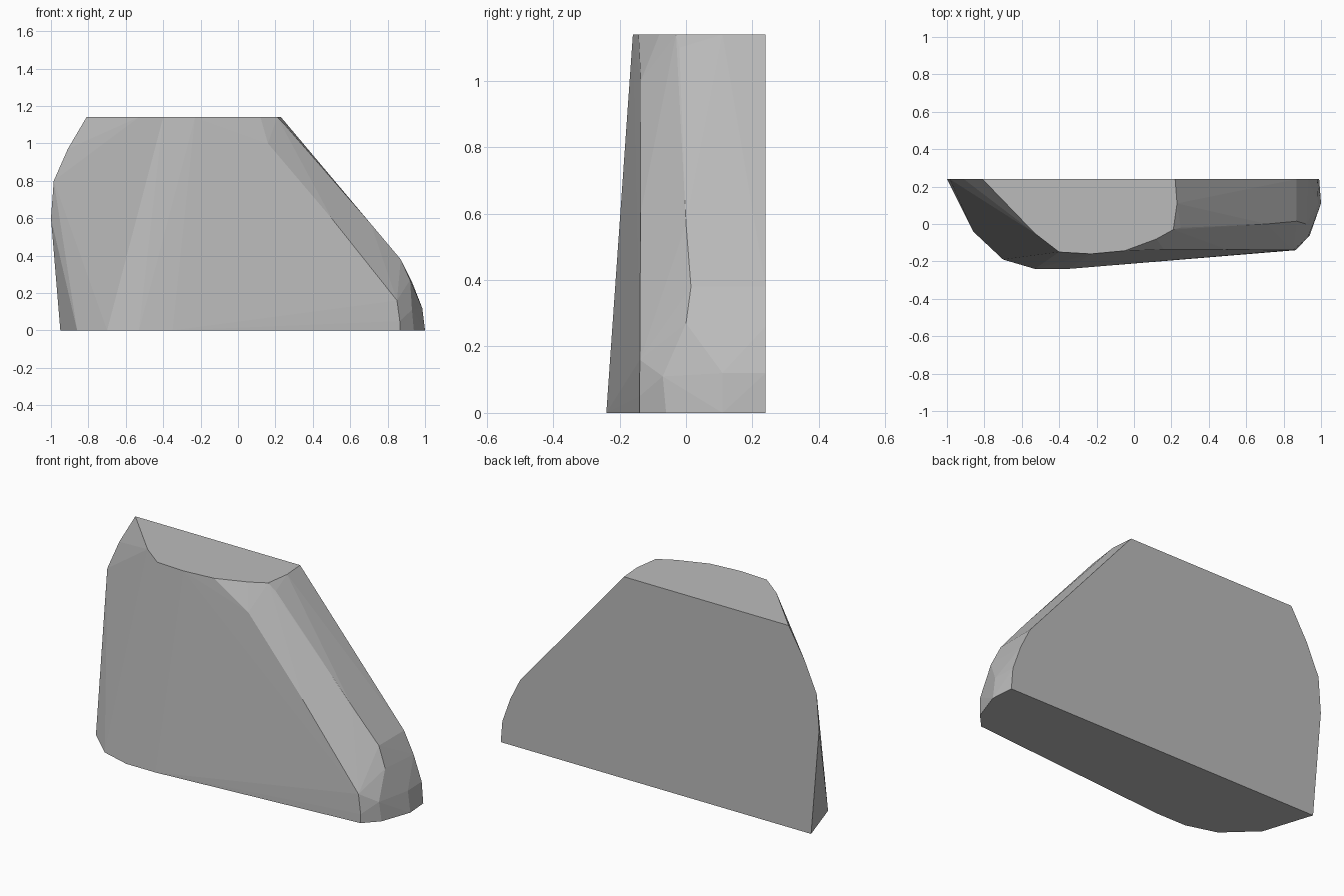
import bpy
import bmesh

# Remove the default object
cube = bpy.data.objects.get("Cube")
if cube:
    bpy.data.objects.remove(cube, do_unlink=True)

HEIGHT = 1.14
BACK = 0.24

# Plain grey stone
stone = bpy.data.materials.new("grey_stone")
stone.use_nodes = True
grey = (0.5, 0.5, 0.5, 1)
stone.diffuse_color = grey
stone.node_tree.nodes["Principled BSDF"].inputs["Base Color"].default_value = grey

# Outline of the flat base (x, y)
base = [(-.95, BACK), (-.86, -.04), (-.70, -.19), (-.53, -.24), (-.35, -.24),
        (.865, -.14), (.94, -.06), (1, .11), (.99, BACK)]
# Outline of the flat top (x, y)
top = [(-.81, BACK), (-.53, -.05), (-.40, -.15), (-.23, -.16), (-.05, -.143),
       (.12, -.08), (.21, -.03), (.23, .11), (.22, BACK)]
# Left edge of the flat back (x, z)
left_edge = [(-1, .60), (-.985, .80), (-.91, .97)]
# Chipped corners of the sloping shoulder and the nose (x, y, z)
shoulder = [(.16, -.136, 1.0), (.50, -.137, .60), (.85, -.139, .16), (.865, -.14, .05),
            (.25, -.02, 1.10), (.71, 0, .57), (.87, .015, .38), (.87, BACK, .38),
            (.92, 0, .27), (.93, -.07, .11), (.985, .11, .12), (.98, BACK, .12),
            (.93, BACK, .26)]

points = [(x, y, 0) for x, y in base]
points += [(x, y, HEIGHT) for x, y in top]
points += [(x, BACK, z) for x, z in left_edge]
points += shoulder

# Wrap the corners in a faceted boulder
bm = bmesh.new()
for p in points:
    bm.verts.new(p)
hull = bmesh.ops.convex_hull(bm, input=bm.verts)
loose = {g for g in hull["geom_interior"] + hull["geom_unused"]
         if isinstance(g, bmesh.types.BMVert)}
bmesh.ops.delete(bm, geom=list(loose), context="VERTS")
bmesh.ops.dissolve_limit(bm, angle_limit=0.01, verts=bm.verts, edges=bm.edges)
bmesh.ops.recalc_face_normals(bm, faces=bm.faces)

mesh = bpy.data.meshes.new("boulder")
bm.to_mesh(mesh)
bm.free()
mesh.materials.append(stone)
boulder = bpy.data.objects.new("boulder", mesh)
bpy.context.collection.objects.link(boulder)
